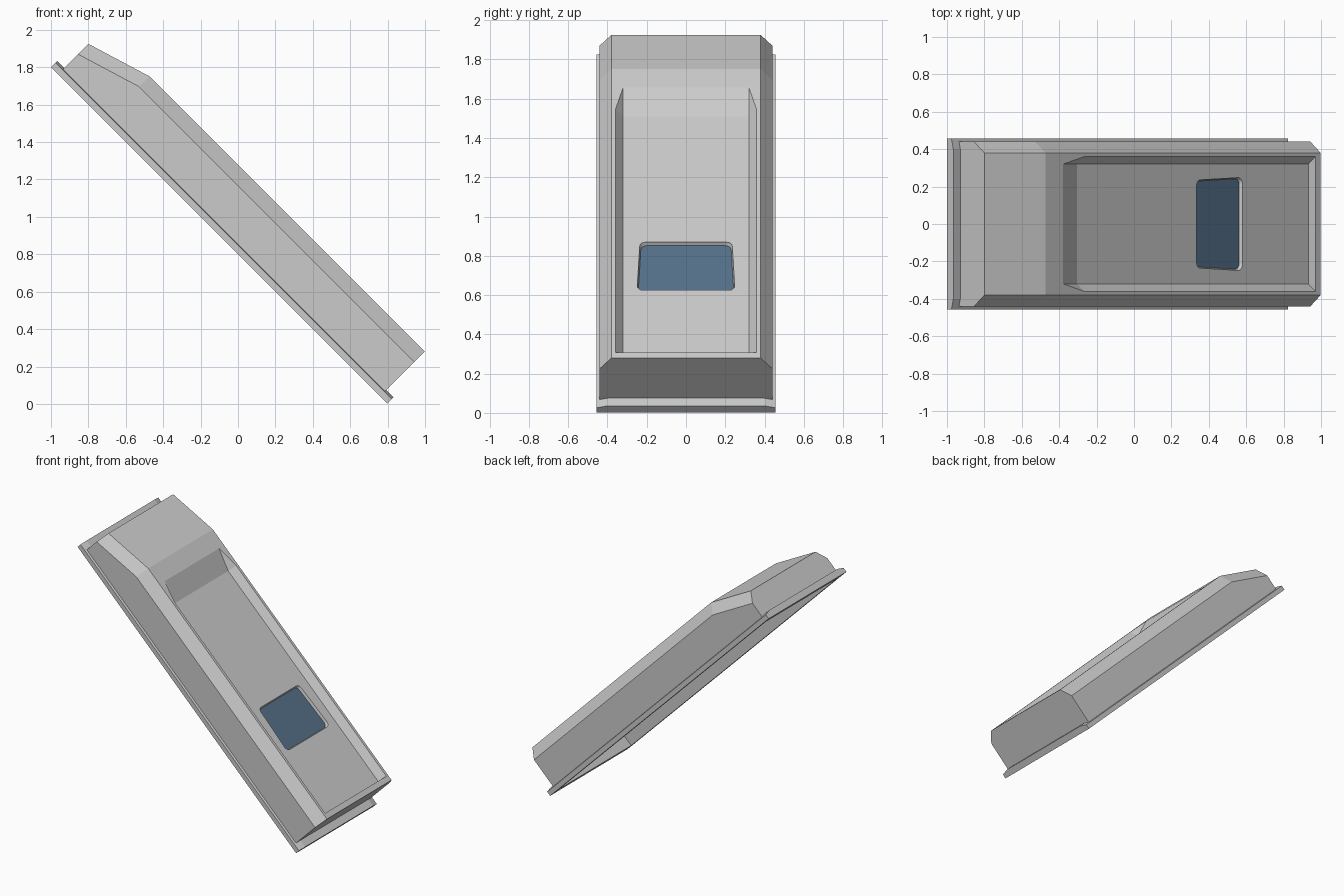
import bpy, bmesh, math
from mathutils import Vector

if "Cube" in bpy.data.objects:
    bpy.data.objects.remove(bpy.data.objects["Cube"])

R = math.sqrt(0.5)


def place(s, y, n):
    # s runs down the 45 degree slope, n is the height off the sloped back
    return Vector((0.4 + R * (s + n), y, 0.4 + R * (n - s)))


def hull(name, half_pts):
    # convex block from (s, y, n) points, mirrored across y
    bm = bmesh.new()
    for s, y, n in half_pts:
        for side in (1, -1):
            bm.verts.new(place(s, y * side, n))
    res = bmesh.ops.convex_hull(bm, input=bm.verts)
    junk = {g for g in res["geom_interior"] + res["geom_unused"]
            if isinstance(g, bmesh.types.BMVert)}
    bmesh.ops.delete(bm, geom=list(junk), context='VERTS')
    bmesh.ops.dissolve_limit(bm, angle_limit=0.01, verts=bm.verts, edges=bm.edges)
    bmesh.ops.recalc_face_normals(bm, faces=bm.faces)
    me = bpy.data.meshes.new(name)
    bm.to_mesh(me)
    bm.free()
    ob = bpy.data.objects.new(name, me)
    bpy.context.collection.objects.link(ob)
    return ob


def cut(ob, cutters):
    for c in cutters:
        c.hide_render = True
        m = ob.modifiers.new("cut", 'BOOLEAN')
        m.operation = 'DIFFERENCE'
        m.solver = 'EXACT'
        m.object = c
    dg = bpy.context.evaluated_depsgraph_get()
    me = bpy.data.meshes.new_from_object(ob.evaluated_get(dg))
    ob.modifiers.clear()
    ob.data = me


def window_outline(inset, n, r=0.03):
    # half of a rounded trapezoid, slightly wider at its lower edge
    pts = []
    for s, y, a0 in ((-0.378, 0.236, 90), (-0.032, 0.248, 0)):
        sign = 1 if s < -0.2 else -1
        cs, cy = s + sign * (r + inset), y - r - inset
        for i in range(5):
            a = math.radians(a0 + i * 22.5)
            pts.append((cs + r * math.cos(a), cy + r * math.sin(a), n))
    return pts


# Main housing: chamfered long box with a sloped upper end
S0, S1 = -1.927, 0.508
body = hull("housing", [
    (S0, .44, .035), (S0, .44, .152), (-1.573, .44, .26), (S1, .44, .26), (S1, .44, .035),
    (S0, .38, .23), (-1.573, .38, .338), (S1, .38, .338)])

# Base flange with gently sloped long edges
flange = hull("base_flange", [
    (s, y, n) for s in (-1.98, .563) for y, n in ((.457, 0), (.457, .034), (.40, .048))])

# Cutters: open back, front recess, window pocket
cavity = hull("back_cavity", [
    (s, .42, n) for s, n in ((S0 + .02, -.05), (S0 + .02, .13), (-1.56, .24),
                             (S1 - .02, .24), (S1 - .02, -.05))])
rim = ((-1.441, .32), (-1.28, .36), (.467, .36))
recess = hull("front_recess", [(s, y, n) for s, y in rim for n in (.338, .4)]
              + [(-1.283, .32, .286), (.467, .32, .286)])
pocket = hull("window_pocket", window_outline(0, .31) + window_outline(0, .284)
              + window_outline(.007, .264))

cut(body, [cavity, recess, pocket])
cut(flange, [cavity])
for c in (cavity, recess, pocket):
    bpy.data.objects.remove(c)

# Dark blue window pane
pane = hull("window_pane", window_outline(.006, .258) + window_outline(.006, .267))
mat = bpy.data.materials.new("blue_glass")
mat.diffuse_color = (0.09, 0.165, 0.25, 1)
mat.use_nodes = True
mat.node_tree.nodes["Principled BSDF"].inputs["Base Color"].default_value = mat.diffuse_color
pane.data.materials.append(mat)
